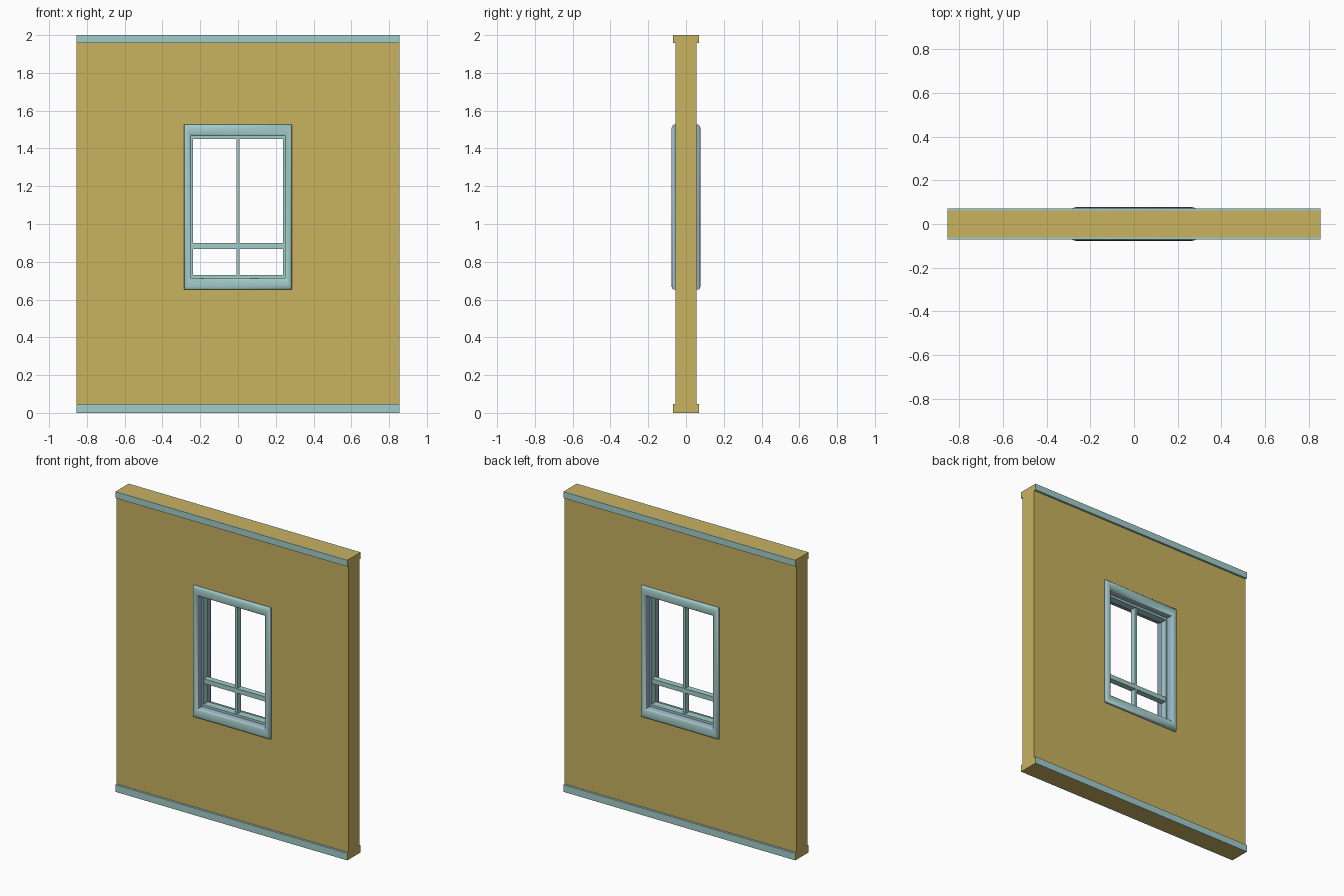
import bpy, bmesh, math

if "Cube" in bpy.data.objects:
    bpy.data.objects.remove(bpy.data.objects["Cube"])


def material(name, rgb):
    m = bpy.data.materials.new(name)
    m.diffuse_color = (*rgb, 1)
    m.use_nodes = True
    m.node_tree.nodes["Principled BSDF"].inputs["Base Color"].default_value = m.diffuse_color
    return m


OCHRE = material("ochre wall", (0.58, 0.445, 0.117))
TEAL = material("pale teal trim", (0.37, 0.61, 0.59))
BLUE = material("grey blue reveal", (0.32, 0.42, 0.56))


def finish(name, bm, mats):
    bmesh.ops.recalc_face_normals(bm, faces=bm.faces)
    me = bpy.data.meshes.new(name)
    bm.to_mesh(me)
    bm.free()
    ob = bpy.data.objects.new(name, me)
    bpy.context.collection.objects.link(ob)
    for m in mats:
        me.materials.append(m)
    return ob


def box(name, x0, x1, y0, y1, z0, z1, mat):
    bm = bmesh.new()
    bmesh.ops.create_cube(bm, size=1)
    for v in bm.verts:
        v.co = ((x0 + x1) / 2 + v.co.x * (x1 - x0),
                (y0 + y1) / 2 + v.co.y * (y1 - y0),
                (z0 + z1) / 2 + v.co.z * (z1 - z0))
    return finish(name, bm, [mat])


def ring(name, sections, mats, rule=None):
    """Loft rectangles (half width, bottom, top, y) into a closed frame."""
    bm = bmesh.new()
    loops = [[bm.verts.new((x, y, z)) for x, z in
              ((-w, b), (w, b), (w, t), (-w, t))] for w, b, t, y in sections]
    n = len(loops)
    for i in range(n):
        a, c = loops[i], loops[(i + 1) % n]
        for k in range(4):
            j = (k + 1) % 4
            f = bm.faces.new((a[k], a[j], c[j], c[k]))
            if rule:
                f.material_index = rule(i)
    return finish(name, bm, mats)


# wall with trim bands: one section, mirrored and extruded along x
half = [(0.062, 0), (0.07, 0), (0.07, 0.047), (0.056, 0.047),
        (0.056, 1.957), (0.07, 1.957), (0.07, 2), (0.062, 2)]
profile = half + [(-y, z) for y, z in reversed(half)]
bm = bmesh.new()
f = bm.faces.new([bm.verts.new((-0.855, y, z)) for y, z in profile])
ext = bmesh.ops.extrude_face_region(bm, geom=[f])
for v in ext["geom"]:
    if isinstance(v, bmesh.types.BMVert):
        v.co.x = 0.855
for f in bm.faces:
    f.material_index = int(abs(f.calc_center_median().y) > 0.058)
wall = finish("wall", bm, [OCHRE, TEAL])

# window opening
cutter = box("opening_cutter", -0.265, 0.265, -0.2, 0.2, 0.685, 1.495, OCHRE)
cutter.hide_render = True
cutter.hide_viewport = True
cut = wall.modifiers.new("opening", "BOOLEAN")
cut.operation = "DIFFERENCE"
cut.solver = "EXACT"
cut.object = cutter

# rounded casing on both faces, joined through the wall by the reveal
outer, inner = (0.285, 0.652, 1.526), (0.248, 0.714, 1.465)
shape = [(0, 0.05), (0, 0.066), (0.08, 0.072), (0.25, 0.076), (0.5, 0.077),
         (0.75, 0.075), (0.93, 0.071), (1, 0.065)]
shape = [(t, -y) for t, y in shape] + [(t, y) for t, y in reversed(shape)]
sections = [tuple(a + (b - a) * t for a, b in zip(outer, inner)) + (y,)
            for t, y in shape]
blue_strips = {0, 7, 14}
casing = ring("window_casing", sections, [TEAL, BLUE],
              lambda i: int(i in blue_strips))

# sash and glazing bars
so, si = (0.25, 0.712, 1.467), (0.238, 0.729, 1.45)
ring("sash", [so + (-0.025,), si + (-0.025,), si + (0.025,), so + (0.025,)],
     [TEAL])
box("vertical_bar", -0.008, 0.008, -0.018, 0.018, 0.725, 1.455, TEAL)
box("cross_bar", -0.242, 0.242, -0.02, 0.02, 0.868, 0.899, TEAL)

bpy.ops.object.select_all(action="DESELECT")
casing.select_set(True)
bpy.context.view_layer.objects.active = casing
bpy.ops.object.shade_smooth_by_angle(angle=math.radians(50))
